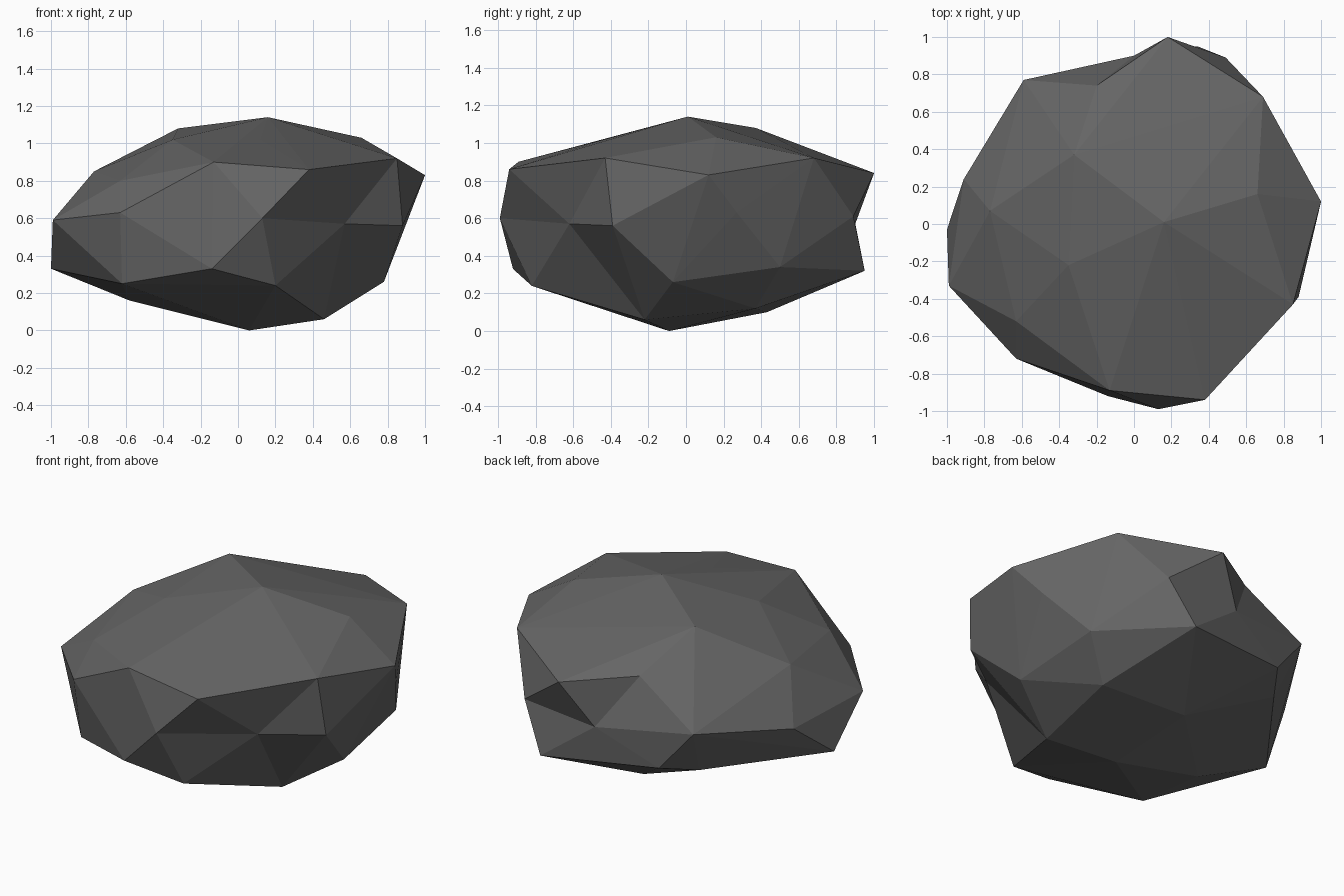
import bpy
import bmesh
from mathutils import Vector

default_cube = bpy.data.objects.get("Cube")
if default_cube:
    bpy.data.objects.remove(default_cube, do_unlink=True)

# Corners of the boulder, tier by tier from the crown down to the base
crown = [(.16, .01, 1.14), (-.32, .37, 1.08), (.66, .16, 1.03),
         (-.35, -.22, 1.02), (.12, -.43, 1.02)]
shoulder = [(.38, -.94, .86), (-.13, -.89, .9), (.85, -.43, .92),
            (1, .12, .83), (.69, .68, .92), (.18, 1, .84),
            (-.2, .74, .88), (-.77, .07, .85), (-.63, -.52, .8)]
waist = [(.13, -.99, .6), (.88, -.39, .56), (.9, .27, .63), (.49, .89, .61),
         (-.59, .77, .63), (-.91, .24, .55), (-.99, -.33, .59),
         (-.63, -.72, .63)]
skirt = [(-.14, -.92, .33), (.2, -.82, .24), (.78, -.07, .26), (.74, .5, .34),
         (.34, .95, .32), (-.38, .81, .38), (-.52, .61, .33), (-1, -.03, .33),
         (-.62, -.66, .25)]
base = [(.06, -.09, 0), (.46, -.22, .06), (.54, .37, .12), (-.01, .43, .1),
        (-.58, -.13, .16)]


def chip(bm, point, rim_size):
    """Replace the faces spanning the nearest corners with a fan to a point."""
    point = Vector(point)
    nearest = sorted(bm.verts, key=lambda v: (v.co - point).length)
    rim = set(nearest[:rim_size])
    patch = [f for f in bm.faces if rim.issuperset(f.verts)]
    if not patch:
        return
    bmesh.ops.delete(bm, geom=patch, context='FACES')
    border = [e for e in bm.edges if e.is_boundary]
    tip = bm.verts.new(point)
    for edge in border:
        bm.faces.new((edge.verts[0], edge.verts[1], tip))


# Wrap the corners in a faceted skin
bm = bmesh.new()
for corner in crown + shoulder + waist + skirt + base:
    bm.verts.new(corner)
bmesh.ops.convex_hull(bm, input=list(bm.verts))
loose = [v for v in bm.verts if not v.link_faces]
bmesh.ops.delete(bm, geom=loose, context='VERTS')

# Shallow chips in the back and in the front left side
chip(bm, (0, .9, .57), 6)
chip(bm, (.57, -.62, .57), 7)
bmesh.ops.recalc_face_normals(bm, faces=list(bm.faces))

mesh = bpy.data.meshes.new("boulder")
bm.to_mesh(mesh)
bm.free()
boulder = bpy.data.objects.new("boulder", mesh)
bpy.context.scene.collection.objects.link(boulder)

# Dark grey stone
stone = bpy.data.materials.new("dark_grey_stone")
stone.use_nodes = True
grey = (.13, .13, .13, 1)
stone.diffuse_color = grey
shader = next(n for n in stone.node_tree.nodes if n.type == 'BSDF_PRINCIPLED')
shader.inputs["Base Color"].default_value = grey
mesh.materials.append(stone)
for polygon in mesh.polygons:
    polygon.use_smooth = False
